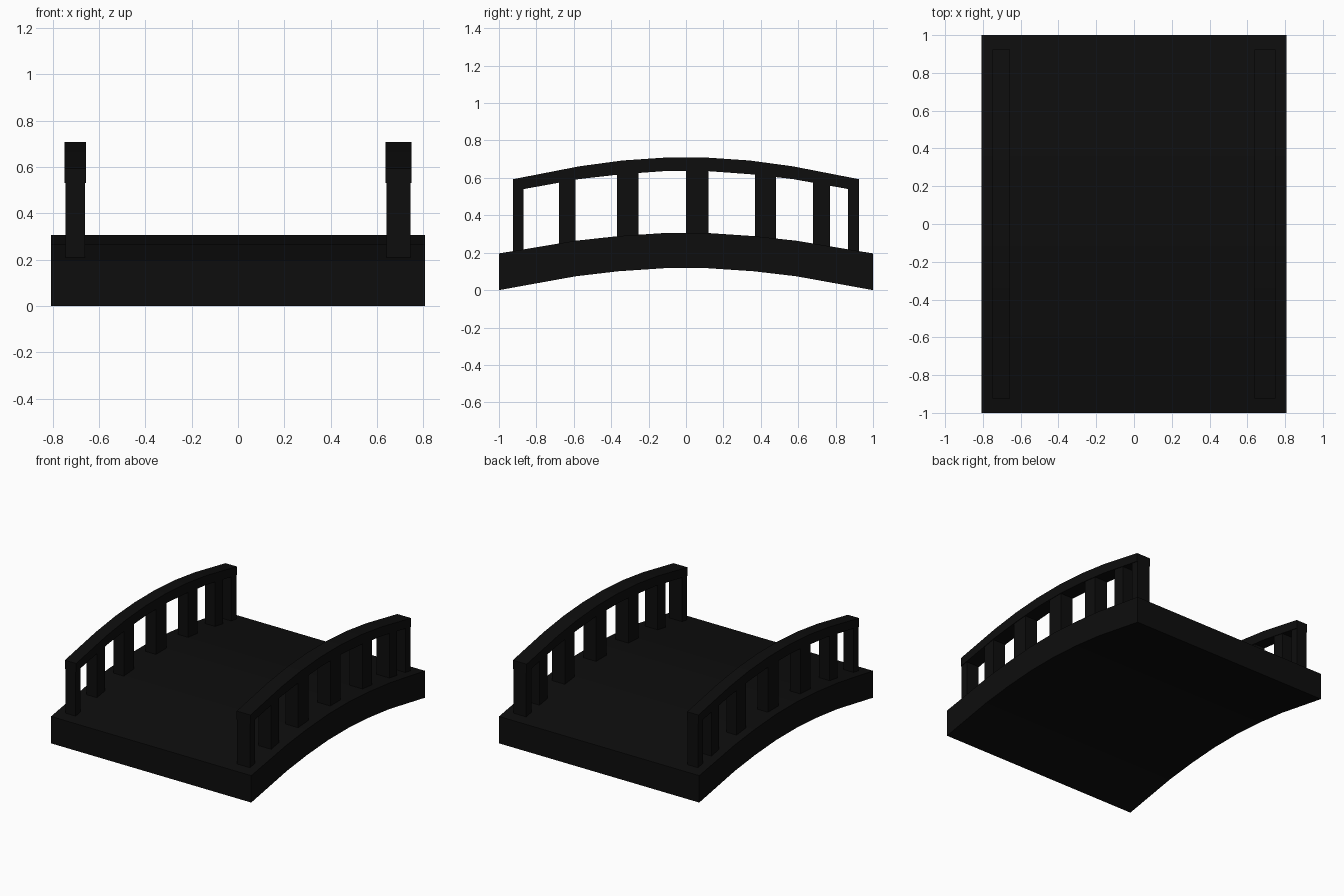
import bpy, bmesh

if "Cube" in bpy.data.objects:
    bpy.data.objects.remove(bpy.data.objects["Cube"])

# Dark finish shared by all parts
mat = bpy.data.materials.new("black_paint")
mat.diffuse_color = (0.004, 0.004, 0.004, 1)
mat.use_nodes = True
mat.node_tree.nodes["Principled BSDF"].inputs["Base Color"].default_value = mat.diffuse_color


def extrude_profile(name, pts, x0, x1):
    """Side profile of (y, z) points, extruded across x."""
    bm = bmesh.new()
    face = bm.faces.new([bm.verts.new((x0, y, z)) for y, z in pts])
    ext = bmesh.ops.extrude_face_region(bm, geom=[face])
    verts = [v for v in ext["geom"] if isinstance(v, bmesh.types.BMVert)]
    bmesh.ops.translate(bm, verts=verts, vec=(x1 - x0, 0, 0))
    bmesh.ops.recalc_face_normals(bm, faces=bm.faces)
    mesh = bpy.data.meshes.new(name)
    bm.to_mesh(mesh)
    bm.free()
    obj = bpy.data.objects.new(name, mesh)
    bpy.context.collection.objects.link(obj)
    mesh.materials.append(mat)
    return obj


def mirrored(half):
    """Half curve from the middle outwards -> full curve along y."""
    return [(-y, z) for y, z in reversed(half)] + half


def arch(top, bottom):
    return mirrored(top) + mirrored(bottom)[::-1]


def height(half, y):
    """Height of a half curve at y."""
    y = abs(y)
    for (ya, za), (yb, zb) in zip([(0, half[0][1])] + half, half):
        if y <= yb:
            return za + (zb - za) * (y - ya) / max(yb - ya, 1e-6)
    return half[-1][1]


# Arched deck
deck_top = [(0.12, 0.305), (0.36, 0.289), (0.59, 0.264), (1.0, 0.196)]
deck_bottom = [(0.12, 0.117), (0.36, 0.101), (0.59, 0.074), (1.0, 0.0)]
extrude_profile("deck", arch(deck_top, deck_bottom), -0.807, 0.807)

# Handrails and their posts
rail_top = [(0.12, 0.708), (0.34, 0.693), (0.57, 0.662), (0.925, 0.593)]
rail_bottom = [(0.12, 0.636), (0.34, 0.62), (0.57, 0.594), (0.925, 0.53)]
posts = [(-0.925, -0.868), (-0.68, -0.59), (-0.37, -0.253), (0.0, 0.12),
         (0.37, 0.48), (0.68, 0.77), (0.865, 0.925)]

for side, x0, x1 in (("left", -0.748, -0.657), ("right", 0.637, 0.748)):
    extrude_profile(side + "_handrail", arch(rail_top, rail_bottom), x0, x1)
    for i, (a, b) in enumerate(posts):
        pts = [(a, height(deck_top, a) - 0.02), (b, height(deck_top, b) - 0.02),
               (b, height(rail_bottom, b) + 0.01), (a, height(rail_bottom, a) + 0.01)]
        extrude_profile(f"{side}_post_{i + 1}", pts, x0 + 0.004, x1 - 0.004)
